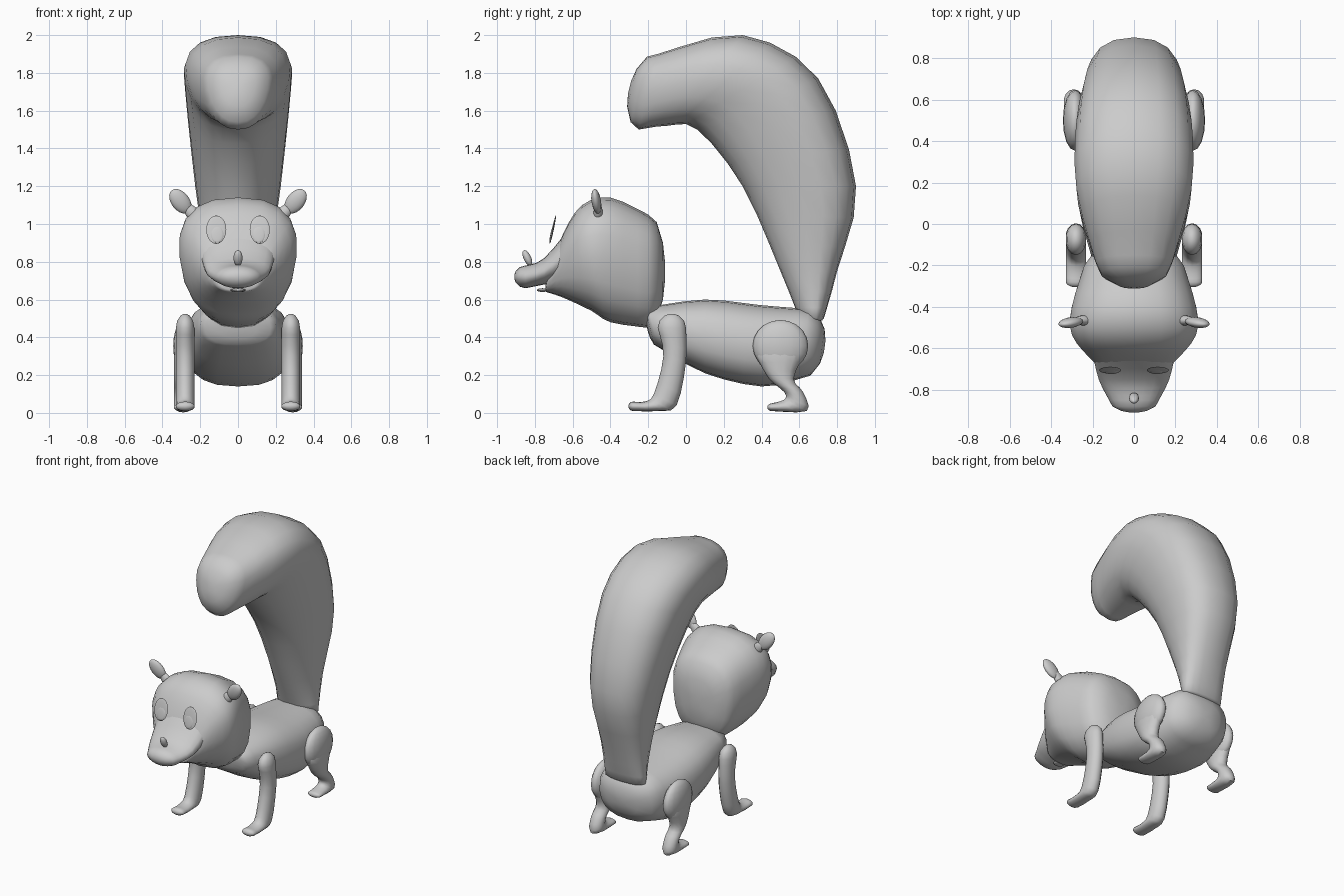
import bpy, bmesh
from math import sin, cos, pi, radians, copysign
from mathutils import Matrix, Vector

cube = bpy.data.objects.get("Cube")
if cube:
    bpy.data.objects.remove(cube)

shade = 0.6
grey = bpy.data.materials.new("plain grey")
grey.use_nodes = True
grey.diffuse_color = (shade, shade, shade, 1)
grey.node_tree.nodes["Principled BSDF"].inputs["Base Color"].default_value = grey.diffuse_color


def finish(name, bm):
    bmesh.ops.recalc_face_normals(bm, faces=bm.faces)
    mesh = bpy.data.meshes.new(name)
    bm.to_mesh(mesh)
    bm.free()
    mesh.materials.append(grey)
    part = bpy.data.objects.new(name, mesh)
    bpy.context.collection.objects.link(part)
    bpy.ops.object.select_all(action='DESELECT')
    part.select_set(True)
    bpy.context.view_layer.objects.active = part
    bpy.ops.object.shade_smooth_by_angle(angle=radians(60))


def smooth_path(stations, steps):
    """Pass a smooth curve through the stations."""
    padded = [stations[0], *stations, stations[-1]]
    path = []
    for before, start, end, after in zip(padded, padded[1:], padded[2:], padded[3:]):
        for step in range(steps):
            t = step / steps
            leave, arrive = (end - before) / 2, (after - start) / 2
            bend = (end - start) * 3 - leave * 2 - arrive
            twist = (start - end) * 2 + leave + arrive
            path.append(start + leave * t + bend * t ** 2 + twist * t ** 3)
    return path + [stations[-1]]


def dome(end, neighbour, bulge):
    """Shrinking stations that round off the end, nearest first."""
    def middle(station):
        return Vector((station[0] + station[2], station[1] + station[3])) / 2
    centre = middle(end)
    half = Vector(end[:2]) - centre
    outward = Vector((-half.y, half.x)) * bulge
    if outward.dot(centre - middle(neighbour)) < 0:
        outward.negate()
    rounded = []
    for angle in (radians(30), radians(60), radians(80)):
        shifted = centre + outward * sin(angle)
        top, bottom = shifted + half * cos(angle), shifted - half * cos(angle)
        rounded.append(Vector((*top, *bottom, end[-1] * cos(angle))))
    return rounded


def loft(name, stations, across=0, egg=0, power=1, bulge=(1, 1), sides=20, steps=3):
    """Skin rings given as y, z of one edge, y, z of the other, and half width."""
    path = smooth_path([Vector(station) for station in stations], steps)
    first = dome(path[0], path[1], bulge[0])
    last = dome(path[-1], path[-2], bulge[1])
    bm = bmesh.new()
    rings = []
    for front_y, front_z, back_y, back_z, width in first[::-1] + path + last:
        ring = []
        for side in range(sides):
            turn = 2 * pi * side / sides
            s = copysign(abs(sin(turn)) ** power, sin(turn))
            c = copysign(abs(cos(turn)) ** power, cos(turn))
            blend = (1 + c) / 2
            ring.append(bm.verts.new((across + width * s * (1 + egg * c),
                                      back_y + (front_y - back_y) * blend,
                                      back_z + (front_z - back_z) * blend)))
        rings.append(ring)
    for ring, following in zip(rings, rings[1:]):
        for side in range(sides):
            beside = (side + 1) % sides
            bm.faces.new((ring[side], ring[beside], following[beside], following[side]))
    bm.faces.new(rings[0])
    bm.faces.new(rings[-1])
    finish(name, bm)


def ball(name, centre, radii, pitch=0, roll=0):
    bm = bmesh.new()
    bmesh.ops.create_uvsphere(bm, u_segments=16, v_segments=10, radius=1)
    turn = Matrix.Rotation(radians(roll), 4, 'Y') @ Matrix.Rotation(radians(pitch), 4, 'X')
    bm.transform(Matrix.Translation(centre) @ turn @ Matrix.Diagonal((*radii, 1)))
    finish(name, bm)


# Torso, from the chest to the rump
loft("body", [
    (-.2, .56, -.15, .35, .2), (.1, .6, .1, .21, .27),
    (.4, .57, .4, .14, .28), (.65, .55, .6, .18, .24)],
    power=.8, bulge=(.3, .6))

# Big curled tail, outer edge then inner edge
loft("tail", [
    (.73, .5, .6, .5, .15), (.8, .75, .5, .75, .16), (.9, 1.2, .3, 1.2, .22),
    (.7, 1.77, .06, 1.5, .27), (.3, 2, -.1, 1.52, .27), (-.15, 1.9, -.25, 1.5, .18)],
    egg=.2, power=.85, bulge=(.3, .5))

# Head with the neck tapering down into the chest
loft("head", [
    (-.2, 1.05, -.2, .45, .24), (-.4, 1.14, -.4, .48, .3), (-.55, 1.1, -.5, .54, .3),
    (-.65, .95, -.65, .61, .21), (-.72, .75, -.74, .64, .12)],
    egg=.1, power=.8, bulge=(.3, .2))

# Muzzle overhanging the lower jaw, leaving a mouth line
loft("muzzle", [
    (-.6, 1, -.65, .7, .2), (-.75, .82, -.75, .68, .17), (-.85, .78, -.85, .66, .12)])
ball("nose", (0, -.84, .82), (.024, .02, .045), pitch=25)
ball("tongue", (0, -.76, .65), (.04, .03, .01))

for side, sign in (("left", 1), ("right", -1)):
    # Thin eye plates with raised pupils
    ball(side + "_eye", (sign * .115, -.705, .97), (.053, .005, .077), pitch=-12)
    ball(side + "_pupil", (sign * .11, -.713, .945), (.034, .005, .045), pitch=-12)

    # Paddle ears on short stems
    ball(side + "_ear", (sign * .305, -.475, 1.12), (.048, .025, .075), pitch=8, roll=sign * 38)
    ball(side + "_ear_stem", (sign * .235, -.465, 1.05), (.035, .025, .075), roll=sign * 42)

    # Front leg, front edge then back edge, ending in a flat paw
    limb = .05
    loft(side + "_front_leg", [
        (-.15, .45, 0, .45, limb), (-.12, .3, 0, .27, limb), (-.17, .1, -.05, .04, limb),
        (-.22, .06, -.15, .01, limb), (-.28, .06, -.28, .01, limb)],
        across=sign * .28, sides=14)

    # Hind leg: round thigh, bent hock, flat paw
    ball(side + "_thigh", (sign * .285, .5, .355), (.058, .147, .137))
    loft(side + "_hind_leg", [
        (.37, .3, .62, .3, limb), (.44, .18, .57, .18, limb), (.52, .11, .62, .11, limb),
        (.52, .07, .64, .01, limb), (.45, .05, .45, .01, limb)],
        across=sign * .29, sides=14)
